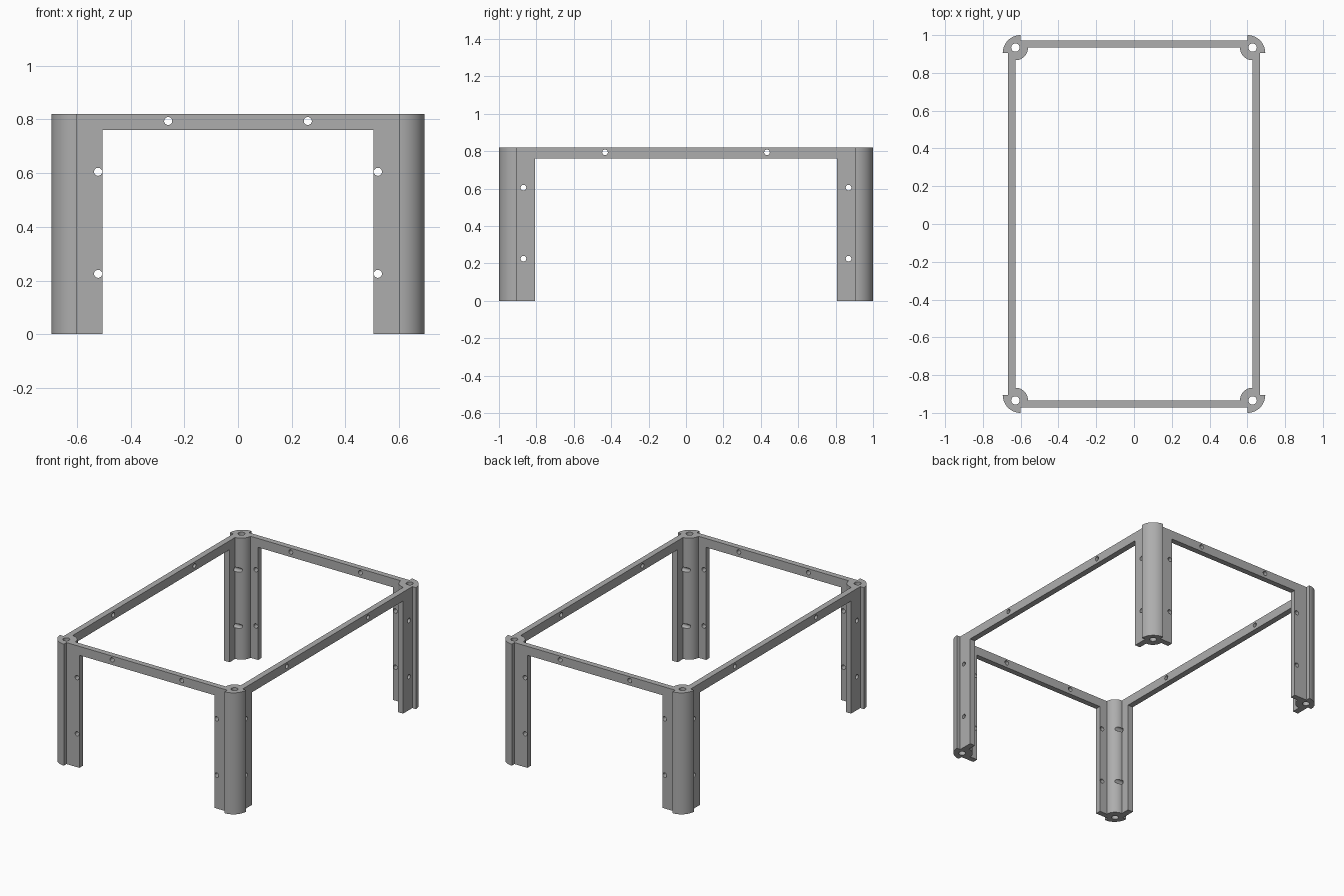
import bpy, bmesh
from math import cos, sin, pi, radians
from mathutils import Matrix, Vector

cube = bpy.data.objects.get("Cube")
if cube:
    bpy.data.objects.remove(cube, do_unlink=True)

grey = bpy.data.materials.new("plain grey")
grey.use_nodes = True
COLOUR = (0.42, 0.42, 0.42, 1)
grey.diffuse_color = COLOUR
grey.node_tree.nodes["Principled BSDF"].inputs["Base Color"].default_value = COLOUR

HEIGHT, RAIL_LOW = 0.82, 0.76
X_IN, X_OUT = 0.628, 0.668        # side wall, inner and outer face
Y_IN, Y_OUT = 0.934, 0.972        # end wall, inner and outer face
X_END, Y_END = 0.504, 0.807       # free ends of the leg flanges
X_HOLE, Y_HOLE = 0.521, 0.869     # screw positions in the flanges
SCREW, BOLT, POST, SHELL = 0.015, 0.022, 0.067, 0.095


def add_object(name, bm):
    mesh = bpy.data.meshes.new(name)
    bm.to_mesh(mesh)
    bm.free()
    obj = bpy.data.objects.new(name, mesh)
    bpy.context.collection.objects.link(obj)
    return obj


def arc(cx, cy, r, start, end, steps=16):
    angles = [start + (end - start) * i / steps for i in range(steps + 1)]
    return [(cx + r * cos(a), cy + r * sin(a)) for a in angles]


def prism(outline, low, high):
    bm = bmesh.new()
    face = bm.faces.new([bm.verts.new((x, y, low)) for x, y in outline])
    ext = bmesh.ops.extrude_face_region(bm, geom=[face])["geom"]
    bmesh.ops.translate(bm, vec=(0, 0, high - low),
                        verts=[v for v in ext if isinstance(v, bmesh.types.BMVert)])
    bmesh.ops.recalc_face_normals(bm, faces=bm.faces[:])
    return bm


def box(x0, x1, y0, y1, z0, z1):
    return prism([(x0, y0), (x1, y0), (x1, y1), (x0, y1)], z0, z1)


def drilled(obj, holes):
    """Cut round holes, each given as centre, axis, length and radius."""
    bm = bmesh.new()
    for centre, axis, length, radius in holes:
        turn = Vector((0, 0, 1)).rotation_difference(Vector(axis)).to_matrix().to_4x4()
        bmesh.ops.create_cone(bm, cap_ends=True, segments=24, radius1=radius,
                              radius2=radius, depth=length,
                              matrix=Matrix.Translation(centre) @ turn)
    cutter = add_object("drill", bm)
    mod = obj.modifiers.new("holes", "BOOLEAN")
    mod.operation, mod.solver, mod.object = "DIFFERENCE", "EXACT", cutter
    graph = bpy.context.evaluated_depsgraph_get()
    obj.data = bpy.data.meshes.new_from_object(obj.evaluated_get(graph))
    obj.modifiers.clear()
    bpy.data.objects.remove(cutter, do_unlink=True)
    obj.data.materials.clear()
    obj.data.materials.append(grey)
    return obj


def mirrored(obj, name, sx, sy):
    bm = bmesh.new()
    bm.from_mesh(obj.data)
    bmesh.ops.scale(bm, vec=(sx, sy, 1), verts=bm.verts[:])
    if sx * sy < 0:
        bmesh.ops.reverse_faces(bm, faces=bm.faces[:])
    copy = add_object(name, bm)
    copy.data.materials.append(grey)
    return copy


X_AXIS, Y_AXIS, Z_AXIS = (1, 0, 0), (0, 1, 0), (0, 0, 1)

# Corner leg: rounded outer shell, two flanges, round inner post
outline = arc(0.6, 0.905, SHELL, pi / 2, 0)
outline += [(X_OUT, 0.905), (X_OUT, Y_END), (X_IN, Y_END)]
outline += arc(X_IN, Y_IN, POST, 1.5 * pi, pi)
outline += [(X_END, Y_IN), (X_END, Y_OUT), (0.6, Y_OUT)]
holes = [((X_IN, Y_IN, HEIGHT / 2), Z_AXIS, 1, BOLT)]
for z in (0.225, 0.605):
    holes.append(((X_HOLE, 0.953, z), Y_AXIS, 0.1, SCREW))
    holes.append(((0.64, Y_HOLE, z), X_AXIS, 0.16, SCREW))
leg = drilled(add_object("back_left_leg", prism(outline, 0, HEIGHT)), holes)

# Top rails between the legs
end_rail = drilled(
    add_object("back_rail", box(-X_END, X_END, Y_IN, Y_OUT, RAIL_LOW, HEIGHT)),
    [((x, 0.953, 0.794), Y_AXIS, 0.1, SCREW) for x in (-0.26, 0.26)])
side_rail = drilled(
    add_object("left_rail", box(X_IN, X_OUT, -Y_END, Y_END, RAIL_LOW, HEIGHT)),
    [((0.648, y, 0.794), X_AXIS, 0.1, SCREW) for y in (-0.433, 0.433)])

parts = [leg, end_rail, side_rail,
         mirrored(leg, "back_right_leg", -1, 1),
         mirrored(leg, "front_left_leg", 1, -1),
         mirrored(leg, "front_right_leg", -1, -1),
         mirrored(end_rail, "front_rail", 1, -1),
         mirrored(side_rail, "right_rail", -1, 1)]

# Smooth the curved walls, keep the edges crisp
bpy.ops.object.select_all(action="DESELECT")
for part in parts:
    part.select_set(True)
bpy.context.view_layer.objects.active = leg
bpy.ops.object.shade_smooth_by_angle(angle=radians(30))
